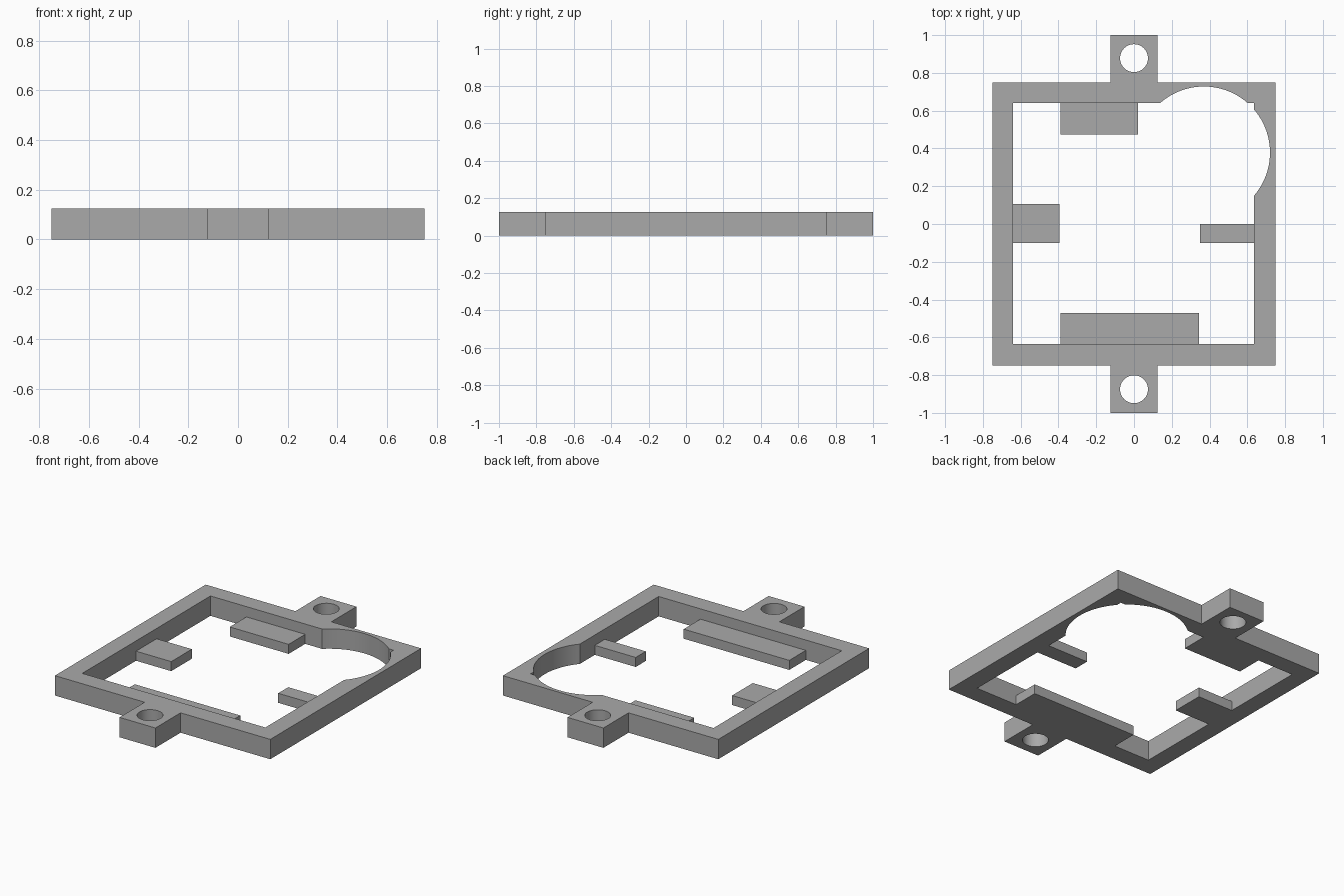
import bpy
import math

HEIGHT = 0.125
TAB_HEIGHT = 0.06

default = bpy.data.objects.get("Cube")
if default:
    bpy.data.objects.remove(default, do_unlink=True)

grey = bpy.data.materials.new("plain grey")
grey.use_nodes = True
grey.diffuse_color = (0.4, 0.4, 0.4, 1)
grey.node_tree.nodes["Principled BSDF"].inputs["Base Color"].default_value = grey.diffuse_color


def box(name, x0, x1, y0, y1, z0, z1):
    bpy.ops.mesh.primitive_cube_add(size=1, location=((x0 + x1) / 2, (y0 + y1) / 2, (z0 + z1) / 2))
    ob = bpy.context.object
    ob.name = name
    ob.scale = (x1 - x0, y1 - y0, z1 - z0)
    bpy.ops.object.transform_apply(location=True, rotation=False, scale=True)
    ob.data.materials.append(grey)
    return ob


def cylinder(name, x, y, radius, sides):
    bpy.ops.mesh.primitive_cylinder_add(vertices=sides, radius=radius, depth=3 * HEIGHT,
                                        location=(x, y, HEIGHT / 2))
    ob = bpy.context.object
    ob.name = name
    ob.data.materials.append(grey)
    return ob


def combine(target, other, operation):
    """Apply a boolean and discard the helper."""
    mod = target.modifiers.new(operation.lower(), "BOOLEAN")
    mod.operation = operation
    mod.solver = "EXACT"
    mod.object = other
    bpy.context.view_layer.objects.active = target
    bpy.ops.object.modifier_apply(modifier=mod.name)
    bpy.data.objects.remove(other, do_unlink=True)


# Square body with a mounting ear at front and back
frame = box("mounting_frame", -0.75, 0.75, -0.75, 0.75, 0, HEIGHT)
combine(frame, box("ears", -0.125, 0.125, -1, 1, 0, HEIGHT), "UNION")

# Central opening, round corner recess and screw holes
combine(frame, box("opening", -0.64, 0.635, -0.635, 0.64, -HEIGHT, 2 * HEIGHT), "DIFFERENCE")
combine(frame, cylinder("corner_recess", 0.37, 0.378, 0.35, 96), "DIFFERENCE")
for y in (-0.875, 0.878):
    combine(frame, cylinder("screw_hole", 0, y, 0.074, 48), "DIFFERENCE")

# Low support tabs, rooted slightly into the walls
tabs = {
    "back_tab": (-0.39, 0.02, 0.475, 0.67),
    "front_tab": (-0.39, 0.345, -0.67, -0.47),
    "right_tab": (-0.67, -0.395, -0.1, 0.105),
    "left_tab": (0.35, 0.67, -0.1, 0),
}
for name, (x0, x1, y0, y1) in tabs.items():
    combine(frame, box(name, x0, x1, y0, y1, 0, TAB_HEIGHT), "UNION")

# Smooth round walls, crisp corners
bpy.ops.object.select_all(action="DESELECT")
frame.select_set(True)
bpy.context.view_layer.objects.active = frame
bpy.ops.object.shade_smooth_by_angle(angle=math.radians(20))
